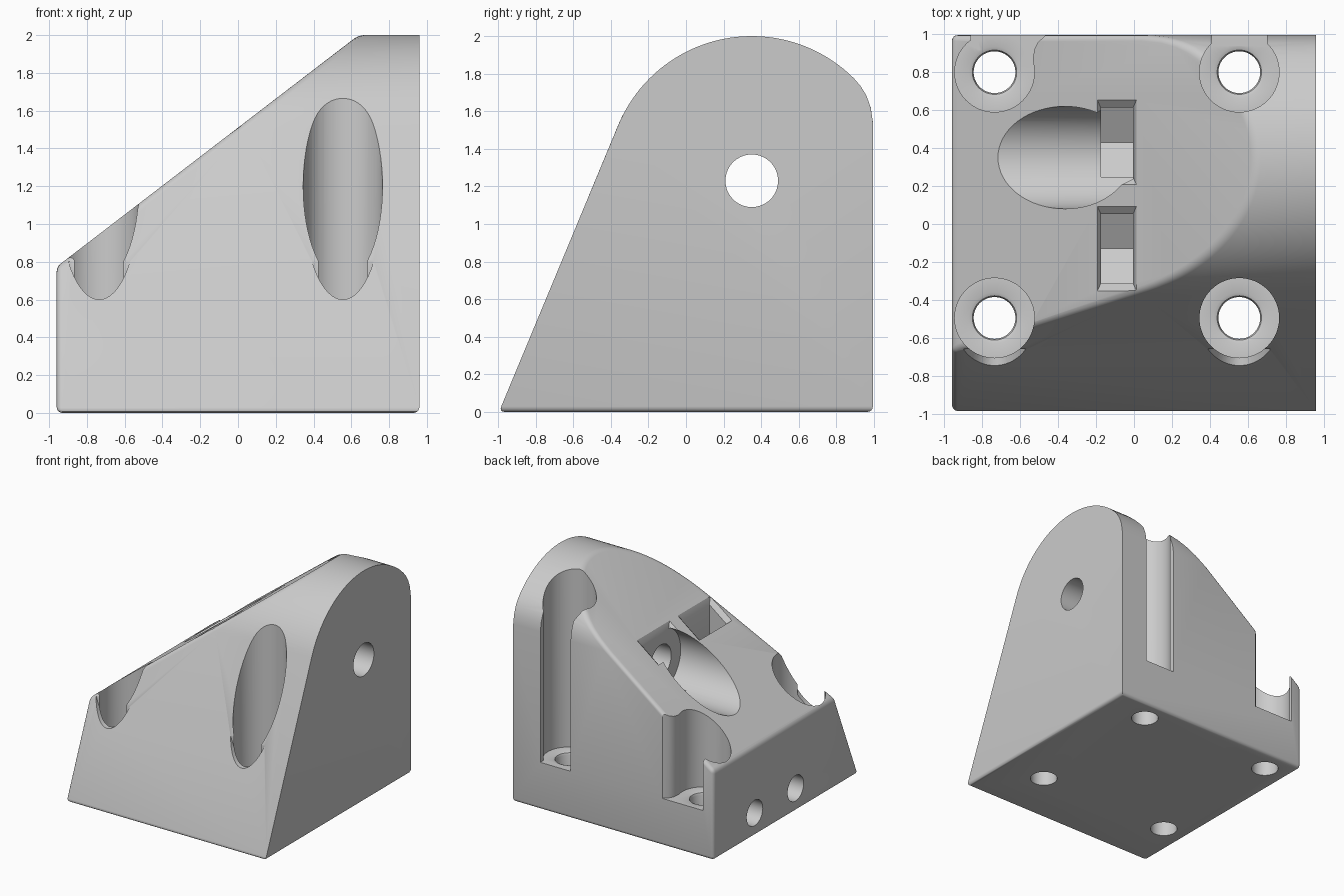
import bpy, bmesh
from math import sin, cos, pi, radians

cube = bpy.data.objects.get("Cube")
if cube:
    bpy.data.objects.remove(cube, do_unlink=True)

grey = bpy.data.materials.new("plain_grey")
grey.use_nodes = True
colour = (0.6, 0.6, 0.6, 1)
grey.diffuse_color = colour
grey.node_tree.nodes["Principled BSDF"].inputs["Base Color"].default_value = colour

HALF_X, HALF_Y = 0.96, 0.995
AXIS_Y, AXIS_Z, TOP_R = 0.35, 1.23, 0.77


def slant(x):
    return 1.51 + 0.767 * x


def loft(name, rings):
    """Closed solid through equal-length rings of points."""
    bm = bmesh.new()
    loops = [[bm.verts.new(p) for p in ring] for ring in rings]
    n = len(loops[0])
    for a, b in zip(loops, loops[1:]):
        for i in range(n):
            j = (i + 1) % n
            bm.faces.new((a[i], a[j], b[j], b[i]))
    bm.faces.new(loops[0][::-1])
    bm.faces.new(loops[-1])
    bmesh.ops.recalc_face_normals(bm, faces=bm.faces)
    mesh = bpy.data.meshes.new(name)
    bm.to_mesh(mesh)
    bm.free()
    obj = bpy.data.objects.new(name, mesh)
    bpy.context.collection.objects.link(obj)
    return obj


def circle(r, n=64, rz=None):
    rz = rz or r
    return [(r * cos(2 * pi * i / n), rz * sin(2 * pi * i / n)) for i in range(n)]


def along_x(name, profile, x0, x1):
    return loft(name, [[(x, y, z) for y, z in profile] for x in (x0, x1)])


def rod_x(name, y, z, r, x0, x1):
    return along_x(name, [(y + a, z + b) for a, b in circle(r)], x0, x1)


def along_z(name, outline, z0, z1):
    return loft(name, [[(x, y, z) for x, y in outline] for z in (z0, z1)])


# Body: arched side profile extruded across x
profile = [(-HALF_Y, 0)]
for i in range(41):
    a = radians(157.4 - (157.4 - 45) * i / 40)
    profile.append((AXIS_Y + TOP_R * cos(a), AXIS_Z + TOP_R * sin(a)))
profile += [(0.93, 1.733), (0.96, 1.684), (0.983, 1.62), (HALF_Y, 1.54), (HALF_Y, 0)]
body = along_x("bracket_body", profile, -HALF_X, HALF_X)

# Slanted top cut, then rounded base, left and slant edges
bm = bmesh.new()
bm.from_mesh(body.data)
cut = bmesh.ops.bisect_plane(bm, geom=bm.verts[:] + bm.edges[:] + bm.faces[:],
                             plane_co=(0, 0, slant(0)), plane_no=(-0.767, 0, 1),
                             clear_outer=True)
rim = [e for e in cut["geom_cut"] if isinstance(e, bmesh.types.BMEdge)]
bmesh.ops.holes_fill(bm, edges=rim, sides=0)
bmesh.ops.recalc_face_normals(bm, faces=bm.faces)


def rounded(e):
    on_base = all(v.co.z < 0.001 for v in e.verts)
    on_left = all(v.co.x < -HALF_X + 0.001 for v in e.verts)
    on_slant = all(abs(v.co.z - slant(v.co.x)) < 0.001 for v in e.verts)
    return on_base or on_left or on_slant


bmesh.ops.bevel(bm, geom=[e for e in bm.edges if rounded(e)], offset=0.03,
                segments=4, profile=0.5, affect='EDGES', clamp_overlap=False)
bm.to_mesh(body.data)
bm.free()
body.data.materials.append(grey)

cutters = []

# Four counterbored screw holes with a softened inner lip
lathe = [(0.11, -0.1), (0.11, 0.385), (0.117, 0.403), (0.135, 0.41), (0.21, 0.41), (0.21, 2.5)]
for cx in (-0.735, 0.555):
    for cy in (0.8, -0.495):
        cutters.append(loft("screw_bore", [[(cx + a, cy + b, z) for a, b in circle(r)]
                                           for r, z in lathe]))
    # Softened sharp lip where the bore breaks the front face
    cutters.append(loft("front_lip", [[(cx + a, y, 1.13 + b) for a, b in circle(0.208, 64, 0.53)]
                                      for y in (-1.3, -0.66)]))

# Openings of the rear bores through the back face
cutters.append(along_z("rear_opening", [(0.41, 0.94), (0.70, 0.94), (0.70, 1.2), (0.41, 1.2)],
                       0.41, 2.5))
flare = [(-0.86, 0.94), (-0.6, 0.82), (-0.526, 0.82), (-0.533, 0.87), (-0.525, 0.92),
         (-0.505, 0.96), (-0.47, 0.99), (-0.45, 1.2), (-0.86, 1.2)]
cutters.append(along_z("rear_flare", flare, 0.41, 2.5))

# Round pocket in the slant and the through hole behind it
cutters.append(rod_x("round_pocket", AXIS_Y, AXIS_Z, 0.27, -1.5, -0.005))
cutters.append(rod_x("axle_hole", AXIS_Y, AXIS_Z, 0.14, -0.1, 1.3))

# Two nut slots with pointed floors, flared mouths and side bolt holes
for cy in (0.43, -0.13):
    hw, xm = 0.183, -0.09
    slot = [(cy, 0.03), (cy + hw, 0.135), (cy + hw, 2.5), (cy - hw, 2.5), (cy - hw, 0.135)]
    cutters.append(along_x("nut_slot", slot, xm - 0.085, xm + 0.085))
    rings = []
    for depth, grow in ((-0.04, 0), (0.04, 2)):
        hx, hy = 0.085 + 0.018 * grow, hw + 0.04 * grow
        rings.append([(xm + sx * hx, cy + sy * hy, slant(xm + sx * hx) + depth)
                      for sx, sy in ((-1, -1), (1, -1), (1, 1), (-1, 1))])
    cutters.append(loft("slot_mouth", rings))
    cutters.append(rod_x("bolt_hole", cy, 0.2, 0.11, -1.3, -0.1))

# Apply every cut, then remove the cutters
bpy.context.view_layer.objects.active = body
for c in cutters:
    c.hide_render = True
    mod = body.modifiers.new(c.name, 'BOOLEAN')
    mod.operation, mod.solver, mod.object = 'DIFFERENCE', 'EXACT', c
    bpy.ops.object.modifier_apply(modifier=mod.name)
    bpy.data.objects.remove(c, do_unlink=True)

bpy.ops.object.select_all(action='DESELECT')
body.select_set(True)
bpy.ops.object.shade_smooth_by_angle(angle=radians(30))
